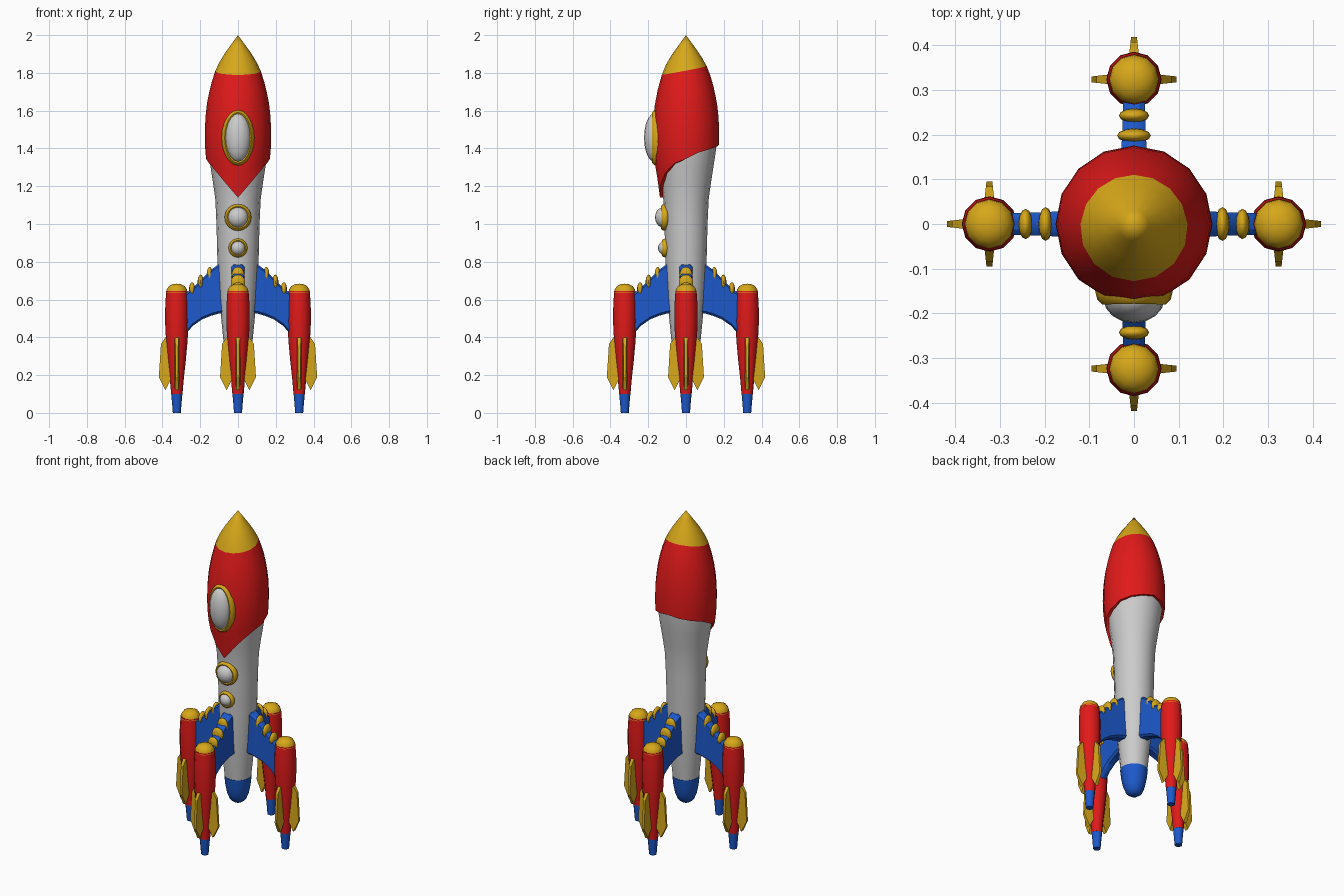
import bpy, bmesh
from math import radians, sin, cos, pi
from mathutils import Matrix, Vector

if "Cube" in bpy.data.objects:
    bpy.data.objects.remove(bpy.data.objects["Cube"])


def material(name, rgb):
    m = bpy.data.materials.new(name)
    m.diffuse_color = (*rgb, 1)
    m.use_nodes = True
    m.node_tree.nodes["Principled BSDF"].inputs["Base Color"].default_value = m.diffuse_color
    return m


RED = material("red", (0.75, 0.01, 0.01))
GOLD = material("gold", (0.68, 0.39, 0.01))
BLUE = material("blue", (0.012, 0.10, 0.6))


def interp(table, v):
    for (a, fa), (b, fb) in zip(table, table[1:]):
        if v <= b:
            return fa + (fb - fa) * max(0, (v - a) / (b - a))
    return table[-1][1]


def finish(name, mesh, mat, mtx):
    if mat and not mesh.materials:
        mesh.materials.append(mat)
    ob = bpy.data.objects.new(name, mesh)
    ob.matrix_world = mtx
    bpy.context.collection.objects.link(ob)
    return ob


def bm_to_mesh(bm, name, angle=38):
    bmesh.ops.recalc_face_normals(bm, faces=bm.faces)
    mesh = bpy.data.meshes.new(name)
    bm.to_mesh(mesh)
    bm.free()
    for p in mesh.polygons:
        p.use_smooth = True
    mesh.set_sharp_from_angle(angle=radians(angle))
    return mesh


def loft(name, rings, caps=True, angle=38):
    """Skin a list of equal-length closed rings."""
    bm = bmesh.new()
    vs = [[bm.verts.new(p) for p in r] for r in rings]
    n = len(rings[0])
    for a, b in zip(vs, vs[1:]):
        for i in range(n):
            j = (i + 1) % n
            bm.faces.new((a[i], a[j], b[j], b[i]))
    if caps:
        bm.faces.new(vs[0])
        bm.faces.new(vs[-1])
    bmesh.ops.remove_doubles(bm, verts=bm.verts, dist=1e-5)
    return bm_to_mesh(bm, name, angle)


def lathe(name, profile, n):
    return loft(name, [[(r * sin(2 * pi * i / n), -r * cos(2 * pi * i / n), z)
                        for i in range(n)] for z, r in profile])


def ellipsoid(name, size, segs=16, rings=10):
    bm = bmesh.new()
    bmesh.ops.create_uvsphere(bm, u_segments=segs, v_segments=rings, radius=1)
    bmesh.ops.scale(bm, vec=size, verts=bm.verts)
    return bm_to_mesh(bm, name, 60)


I = Matrix.Identity(4)
N = 16

# Main fuselage and tail nozzle
finish("fuselage", lathe("fuselage", [
    (0.36, 0.075), (0.45, 0.084), (0.6, 0.098), (0.8, 0.109), (1.0, 0.114), (1.13, 0.12),
    (1.21, 0.131), (1.3, 0.145), (1.4, 0.16), (1.5, 0.163)], N), None, I)
finish("tail_nozzle", lathe("tail_nozzle", [
    (0.2, 0.0), (0.203, 0.025), (0.22, 0.046), (0.26, 0.062), (0.31, 0.072), (0.365, 0.078)], N), BLUE, I)

# Red upper shell with pointed lower front edge, and tilted gold nose
SKIN = [(1.14, 0.138), (1.25, 0.152), (1.35, 0.17), (1.42, 0.175), (1.48, 0.176), (1.56, 0.173),
        (1.64, 0.164), (1.72, 0.148), (1.8, 0.125), (1.84, 0.108), (1.9, 0.073), (2.0, 0.0)]
HEM = [(0, 1.14), (22.5, 1.205), (45, 1.27), (67.5, 1.32), (90, 1.345), (117, 1.385), (180, 1.42)]


def skin_ring(t, section, inset=0):
    ring = []
    for i in range(N):
        a = 2 * pi * i / N
        top = 1.812 - 0.023 * cos(a)
        hem = interp(HEM, min(i, N - i) * 360 / N)
        lo, hi = (hem, top) if section == "shell" else (top, 2.0)
        z = lo + (hi - lo) * t
        r = interp(SKIN, z) - inset
        ring.append((r * sin(a), -r * cos(a), z))
    return ring


shell = [skin_ring(0, "shell", 0.025)] + [skin_ring(k / 8, "shell") for k in range(9)]
finish("upper_shell", loft("upper_shell", shell, caps=False), RED, I)
finish("nose_cone", loft("nose_cone", [skin_ring(k / 4, "nose") for k in range(5)], caps=False), GOLD, I)


# Windows: bent gold frame with a domed pane
def window(name, z, y, rx, rz, tube, depth, pane, bend):
    rings = []
    for i in range(25):
        a = 2 * pi * i / 24
        ring = []
        for j in range(8):
            b = 2 * pi * j / 8
            px = (rx - tube + tube * cos(b)) * cos(a)
            pz = (rz - tube + tube * cos(b)) * sin(a)
            ring.append((px, y + depth * sin(b) + bend * px * px + 0.8 * pz * pz, z + pz))
        rings.append(ring)
    finish(name + "_frame", loft(name + "_frame", rings, caps=False, angle=60), GOLD, I)
    finish(name + "_pane", ellipsoid(name + "_pane", pane), None, Matrix.Translation((0, y, z)))


window("cockpit_window", 1.457, -0.168, 0.087, 0.15, 0.016, 0.025, (0.068, 0.054, 0.128), 2.4)
window("upper_porthole", 1.035, -0.117, 0.071, 0.071, 0.012, 0.018, (0.055, 0.047, 0.055), 1.5)
window("lower_porthole", 0.873, -0.112, 0.05, 0.05, 0.01, 0.016, (0.038, 0.036, 0.038), 1.5)

# Shared meshes for the four booster assemblies, modelled along +x
OUT = 0.324
body = lathe("booster_body", [(0.1, 0.03), (0.18, 0.037), (0.27, 0.047), (0.38, 0.057), (0.48, 0.062),
                              (0.57, 0.061), (0.645, 0.056)], 12)
cap = lathe("booster_cap", [(0.635, 0.057), (0.655, 0.053), (0.672, 0.041), (0.681, 0.022), (0.684, 0)], 12)
nozzle = lathe("booster_nozzle", [(0, 0.021), (0.05, 0.025), (0.105, 0.03)], 12)


def fin_side(s):
    pts = [(0.03, 0.36), (0.06, 0.40), (0.084, 0.365), (0.095, 0.19), (0.06, 0.12), (0.02, 0.2)]
    return [(x, s * (0.017 - 0.11 * x), z) for x, z in pts]


fin = loft("fin", [fin_side(1), fin_side(-1)], angle=25)


def strut_ring(x, top, bot, h):
    c = 0.012
    return [(x, y, z) for y, z in [
        (h, bot + c), (h, top - c), (h - c, top), (c - h, top),
        (-h, top - c), (-h, bot + c), (c - h, bot), (h - c, bot)]]


strut = loft("strut", [strut_ring(*s) for s in [
    (0.06, 0.79, 0.53, 0.036), (0.105, 0.785, 0.525, 0.034), (0.14, 0.76, 0.515, 0.031),
    (0.19, 0.71, 0.495, 0.027), (0.24, 0.66, 0.46, 0.025), (0.275, 0.635, 0.42, 0.024),
    (0.31, 0.62, 0.40, 0.022)]])
KNOBS = [(0.15, 0.73, 0.034, 0.043), (0.198, 0.692, 0.038, 0.04), (0.243, 0.655, 0.034, 0.036)]
knobs = [ellipsoid("strut_knob", (0.016, w, h), 12, 8) for _, _, w, h in KNOBS]

# Repeat around the fuselage
for side, deg in (("right", 0), ("back", 90), ("left", 180), ("front", 270)):
    turn = Matrix.Rotation(radians(deg), 4, "Z")
    place = turn @ Matrix.Translation((OUT, 0, 0))
    finish(side + "_booster_body", body, RED, place)
    finish(side + "_booster_cap", cap, GOLD, place)
    finish(side + "_booster_nozzle", nozzle, BLUE, place)
    finish(side + "_strut", strut, BLUE, turn)
    for k, (x, z, _, _) in enumerate(KNOBS):
        finish(f"{side}_strut_knob_{k + 1}", knobs[k], GOLD, turn @ Matrix.Translation((x, 0, z)))
    for k, a in enumerate((-90, 0, 90)):
        finish(f"{side}_fin_{k + 1}", fin, GOLD, place @ Matrix.Rotation(radians(a), 4, "Z"))
